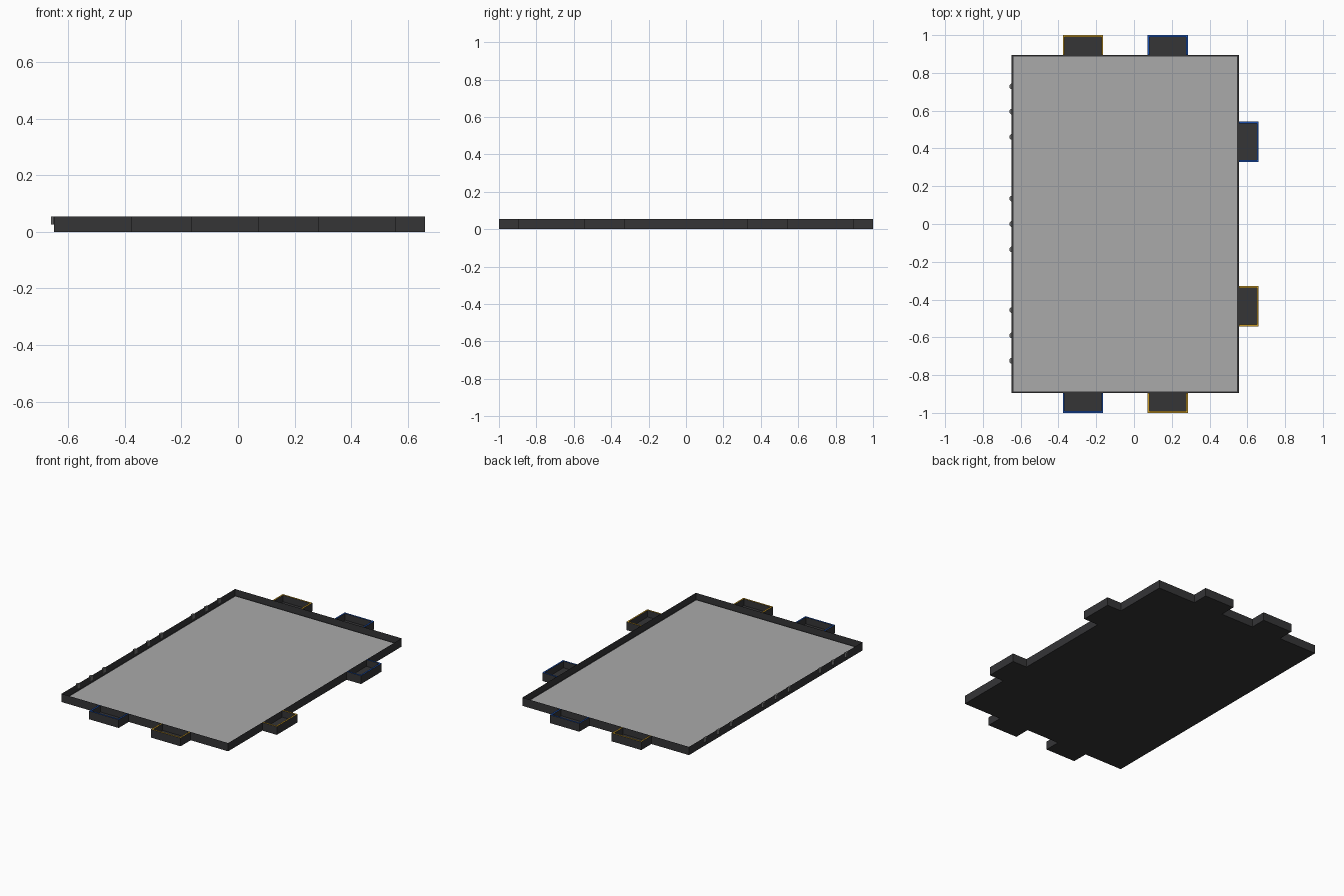
import bpy, bmesh
from math import cos, sin, pi, radians
from mathutils import Matrix

if "Cube" in bpy.data.objects:
    bpy.data.objects.remove(bpy.data.objects["Cube"])

H, T, FLOOR = 0.054, 0.01, 0.01      # rim height, wall thickness, floor height
X0, X1, Y = -0.649, 0.556, 0.896     # table outline
DEPTH, HALF = 0.104, 0.107           # pocket depth and half width


def material(name, rgb):
    m = bpy.data.materials.new(name)
    m.diffuse_color = (*rgb, 1)
    m.use_nodes = True
    m.node_tree.nodes["Principled BSDF"].inputs["Base Color"].default_value = m.diffuse_color
    return m


DARK = material("dark", (0.035, 0.035, 0.037))
GREY = material("bed_grey", (0.4, 0.4, 0.4))
METAL = material("knob_grey", (0.15, 0.15, 0.15))
BLUE = material("blue", (0.01, 0.08, 0.45))
GOLD = material("gold", (0.6, 0.33, 0.02))


def add_prism(bm, pts, z0, z1, top_mat=0):
    """Extrude a counter-clockwise outline from z0 to z1."""
    low = [bm.verts.new((x, y, z0)) for x, y in pts]
    high = [bm.verts.new((x, y, z1)) for x, y in pts]
    bm.faces.new(low[::-1])
    top = bm.faces.new(high)
    top.material_index = top_mat
    for i in range(len(pts)):
        j = (i + 1) % len(pts)
        bm.faces.new((low[i], low[j], high[j], high[i]))
    return top


def rect(x0, x1, y0, y1):
    return [(x0, y0), (x1, y0), (x1, y1), (x0, y1)]


def finish(bm, name, mats, matrix=Matrix()):
    me = bpy.data.meshes.new(name)
    bm.to_mesh(me)
    bm.free()
    for m in mats:
        me.materials.append(m)
    ob = bpy.data.objects.new(name, me)
    ob.matrix_world = matrix
    bpy.context.collection.objects.link(ob)


# Shallow table tray: box with its top inset and pushed down
bm = bmesh.new()
top = add_prism(bm, rect(X0, X1, -Y, Y), 0, H)
bmesh.ops.inset_region(bm, faces=[top], thickness=T)
inner = bmesh.ops.extrude_discrete_faces(bm, faces=[top])["faces"][0]
bmesh.ops.translate(bm, verts=inner.verts, vec=(0, 0, FLOOR - H))
finish(bm, "table_tray", [DARK])

# Grey playing bed
bm = bmesh.new()
add_prism(bm, rect(X0 + T, X1 - T, -Y + T, Y - T), FLOOR - 0.004, FLOOR + 0.002)
finish(bm, "playing_bed", [GREY])


# Pockets: U-shaped wall with a coloured top edge, plus a floor
def pocket(name, x, y, angle, colour):
    bm = bmesh.new()
    a, b, d = HALF, HALF - T, DEPTH
    add_prism(bm, rect(-b, b, 0, d - T), 0, FLOOR)
    add_prism(bm, [(-a, 0), (-b, 0), (-b, d - T), (b, d - T),
                   (b, 0), (a, 0), (a, d), (-a, d)], 0, H, 1)
    finish(bm, name, [DARK, colour],
           Matrix.Translation((x, y, 0)) @ Matrix.Rotation(radians(angle), 4, 'Z'))


pocket("back_left_pocket", -0.27, Y, 0, GOLD)
pocket("back_right_pocket", 0.178, Y, 0, BLUE)
pocket("right_back_pocket", X1, 0.435, -90, BLUE)
pocket("right_front_pocket", X1, -0.435, -90, GOLD)
pocket("front_left_pocket", -0.27, -Y, 180, BLUE)
pocket("front_right_pocket", 0.178, -Y, 180, GOLD)

# Three groups of three small octagonal knobs on the left side
for group, centre in enumerate((-0.59, 0.0, 0.595)):
    for k in (-1, 0, 1):
        bm = bmesh.new()
        cy, r = centre + k * 0.134, 0.016
        pts = [(-0.645 + r * cos((i + .5) * pi / 4), cy + r * sin((i + .5) * pi / 4))
               for i in range(8)]
        # only the outward half stands clear of the wall
        pts = [(min(x, X0 + 0.004), y) for x, y in pts if x < -0.635]
        add_prism(bm, pts, 0.026, H)
        finish(bm, f"side_knob_{group * 3 + k + 2}", [METAL])
